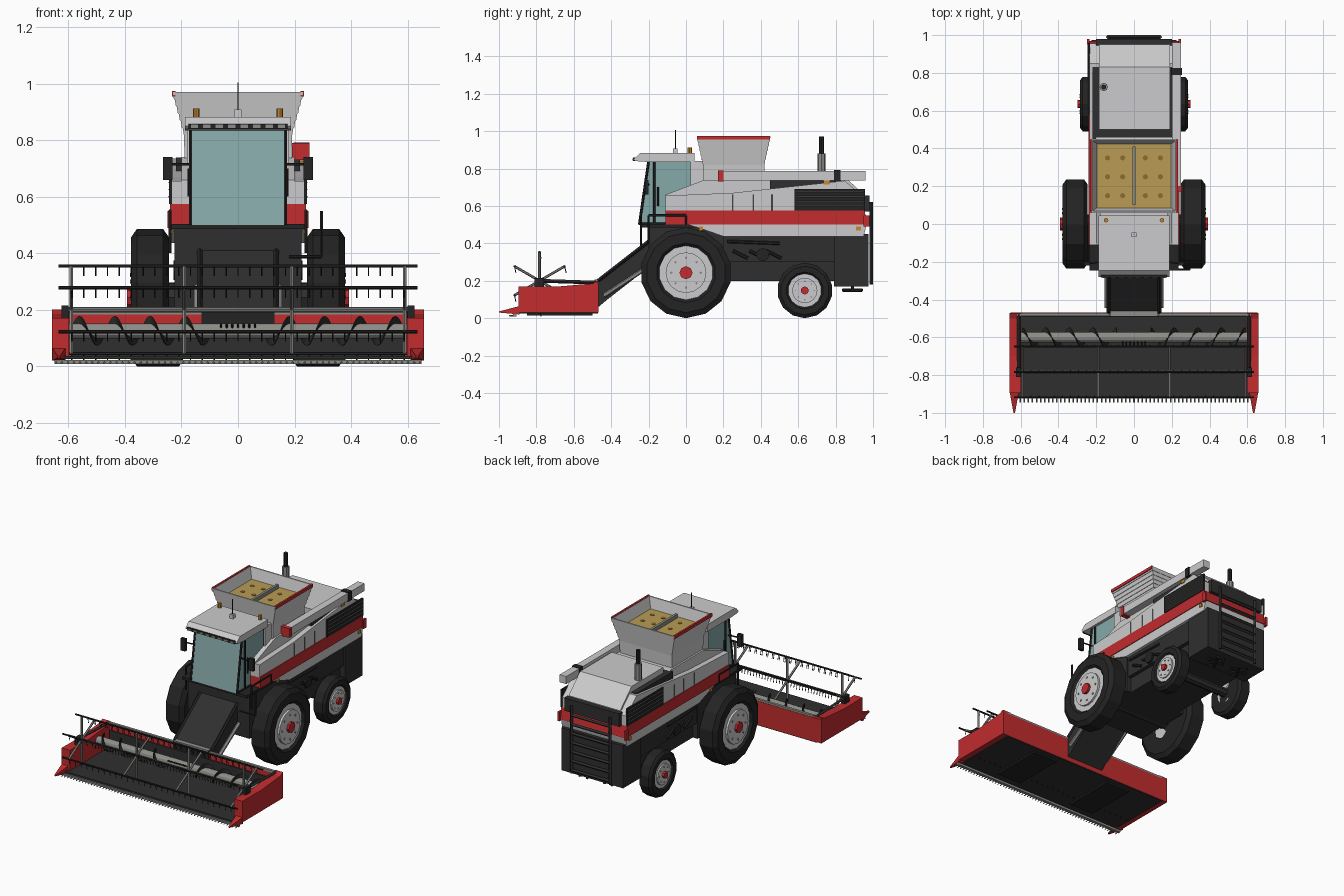
import bpy, bmesh
from math import sin, cos, pi, radians
from mathutils import Vector

if "Cube" in bpy.data.objects:
    bpy.data.objects.remove(bpy.data.objects["Cube"])


def material(name, r, g, b):
    m = bpy.data.materials.new(name)
    m.use_nodes = True
    m.diffuse_color = (r, g, b, 1)
    m.node_tree.nodes["Principled BSDF"].inputs["Base Color"].default_value = (r, g, b, 1)
    return m


WHITE = material("light grey paint", .6, .6, .61)
RED = material("red paint", .54, .025, .027)
BLACK = material("black rubber", .017, .017, .017)
CHAR = material("charcoal metal", .028, .028, .029)
GLASS = material("teal glass", .24, .4, .4)
STEEL = material("grey steel", .27, .27, .25)
GRAIN = material("golden grain", .48, .33, .09)
AMBER = material("amber lamp", .58, .24, .03)
BROWN = material("brown grain spots", .26, .15, .03)
SIDES = (-1, 1)


def finish(name, bm, mats, closed=True):
    if closed:
        bmesh.ops.recalc_face_normals(bm, faces=bm.faces)
    mesh = bpy.data.meshes.new(name)
    bm.to_mesh(mesh)
    bm.free()
    for m in mats:
        mesh.materials.append(m)
    obj = bpy.data.objects.new(name, mesh)
    bpy.context.collection.objects.link(obj)
    return obj


def loft(name, mats, rings, cap_mat=0, band_mat=lambda i: 0):
    """Skin a stack of equal rings and cap both ends."""
    bm = bmesh.new()
    loops = [[bm.verts.new(p) for p in ring] for ring in rings]
    n = len(loops[0])
    for i, (a, b) in enumerate(zip(loops, loops[1:])):
        for k in range(n):
            j = (k + 1) % n
            bm.faces.new((a[k], a[j], b[j], b[k])).material_index = band_mat(i)
    bm.faces.new(loops[0])
    bm.faces.new(loops[-1]).material_index = cap_mat
    return finish(name, bm, mats)


def prism(name, mat, x, profile):
    """Side profile of (y, z) points stretched across x."""
    return loft(name, [mat], [[(px, y, z) for y, z in profile] for px in x])


def box(name, mat, x, y, z):
    return prism(name, mat, x, [(y[0], z[0]), (y[1], z[0]), (y[1], z[1]), (y[0], z[1])])


def mirrored(x, s):
    return sorted((x[0] * s, x[1] * s))


def side_boxes(name, mat, x, y, z):
    for s in SIDES:
        box(name + ("_left" if s > 0 else "_right"), mat, mirrored(x, s), y, z)


def rods(name, mat, lines, radius, sides=6):
    """Straight round bars gathered in one object."""
    bm = bmesh.new()
    for a, b in lines:
        a, b = Vector(a), Vector(b)
        d = b - a
        mat4 = d.to_track_quat("Z", "Y").to_matrix().to_4x4()
        mat4.translation = (a + b) / 2
        bmesh.ops.create_cone(bm, cap_ends=True, segments=sides, radius1=radius,
                              radius2=radius, depth=d.length, matrix=mat4)
    return finish(name, bm, [mat])


def wheel(name, s, y, radius, hub, inner, outer):
    """Faceted tyre, dished rim and red hub cap."""
    n = 14
    w = outer - inner
    shape = [(inner, hub), (inner, radius * .88), (inner + w * .15, radius), (outer - w * .15, radius),
             (outer, radius * .88), (outer, hub * 1.1), (outer - w * .1, hub)]
    rings = [[(s * x, y + r * cos((k + .5) * 2 * pi / n), radius + r * sin((k + .5) * 2 * pi / n))
              for k in range(n)] for x, r in shape]
    loft(name + "_tyre", [BLACK, WHITE], rings, cap_mat=1)
    rods(name + "_rim", WHITE, [((s * inner, y, radius), (s * outer, y, radius))], hub * .75, 16)
    rods(name + "_hub", RED, [((s * inner, y, radius), (s * (outer + .015), y, radius))], hub * .24, 8)
    bolts = [(y + hub * .55 * cos(k * pi / 4), radius + hub * .55 * sin(k * pi / 4)) for k in range(8)]
    rods(name + "_bolts", STEEL, [((s * outer, a, b), (s * (outer + .004), a, b)) for a, b in bolts], hub * .05)


for s, label in zip(SIDES, ("right", "left")):
    wheel("front_wheel_" + label, s, 0, .243, .145, .245, .378)
    wheel("rear_wheel_" + label, s, .635, .148, .09, .195, .285)
rods("front_axle", CHAR, [((-.25, 0, .243), (.25, 0, .243))], .05, 8)
rods("rear_axle", CHAR, [((-.2, .635, .148), (.2, .635, .148))], .03, 8)

# Chassis and body
box("chassis", CHAR, (-.19, .19), (-.15, .8), (.2, .45))
box("front_chassis", CHAR, (-.225, .225), (-.2, .2), (.2, .5))
box("chassis_skirt", CHAR, (-.215, .215), (.2, .8), (.3, .45))
box("rear_housing", CHAR, (-.225, .225), (.79, .975), (.17, .45))
prism("lower_body", WHITE, (-.235, .235), [(.02, .5), (.2, .437), (.95, .437), (.965, .5)])
prism("red_stripe", RED, (-.24, .24), [(-.11, .5), (.97, .5), (.955, .575), (-.11, .575)])
prism("shoulder", WHITE, (-.235, .235), [(-.11, .57), (.955, .57), (.955, .64), (.85, .735), (.25, .67), (-.11, .655)])
prism("upper_body", WHITE, (-.2, .2), [(-.11, .57), (.6, .57), (.6, .7), (.45, .74), (.1, .74), (-.11, .66)])
box("rear_trim", CHAR, (-.2, .2), (.945, .98), (.57, .655))
box("engine_deck", CHAR, (-.22, .22), (.45, .83), (.69, .738))
prism("engine_hood", WHITE, (-.185, .19), [(.5, .7), (.5, .775), (.83, .775), (.95, .66), (.83, .66)])
side_boxes("rear_reflector", RED, (.235, .25), (.95, .98), (.49, .55))
for s in SIDES:
    rods("body_seams", CHAR, [((s * .235, y, .575), (s * .235, y, .66)) for y in (.25, .36, .46)], .002, 4)
    rods("hydraulic_lines", BLACK, [((s * .217, y, .36), (s * .217, y + .08, .32)) for y in (.25, .34, .43)]
         + [((s * .217, .22, .41), (s * .217, .5, .4))], .009)
    rods("louvres", STEEL, [((s * .245, .59, z), (s * .245, .95, z)) for z in (.6, .625, .65, .675)], .002, 4)
    rods("side_pulley", BLACK, [((s * .2, .41, .34), (s * .228, .41, .34))], .035, 10)
side_boxes("side_grille", BLACK, (.232, .244), (.58, .957), (.575, .69))
side_boxes("marker_lamp", AMBER, (.234, .241), (.91, .935), (.47, .49))
side_boxes("front_marker_lamp", AMBER, (.23, .241), (.07, .09), (.47, .49))
box("upper_marker_lamp", AMBER, (.2, .24), (.735, .77), (.715, .735))

# Exhaust
rods("exhaust_muffler", STEEL, [((-.16, .725, .72), (-.16, .725, .88))], .022, 8)
rods("exhaust_pipe", BLACK, [((-.16, .725, .88), (-.16, .725, .97))], .013, 8)

# Grain tank with stepped walls, open top
def rect(grow, z):
    x, y0, y1 = .192 + grow, .09 - grow * .8, .42 + grow * .8
    return [(-x, y0, z), (x, y0, z), (x, y1, z), (-x, y1, z)]


steps = 6
tank_rings = [rect(-.005, .7)]
for i in range(steps):
    tank_rings += [rect(i * .007, .82 + i * .025), rect(i * .007 + .004, .845 + i * .025)]
tank_rings += [rect(.028, .97), rect(.005, .9)]
loft("grain_tank", [WHITE, GRAIN], tank_rings, cap_mat=1)
side_boxes("tank_rim", RED, (.222, .234), (.06, .448), (.955, .975))
box("tank_divider", STEEL, (-.008, .008), (.1, .41), (.9, .925))
rods("grain_spots", BROWN, [((x, y, .9), (x, y, .903)) for x in (-.14, -.06, .06, .14)
                            for y in (.15, .25, .35)], .014, 8)

# Unloading auger folded along the left side
box("unloader_tube", WHITE, (.2, .248), (.2, .96), (.737, .787))
box("unloader_elbow", RED, (.192, .253), (.172, .2), (.73, .79))
box("unloader_clamp", BLACK, (.196, .253), (.79, .825), (.732, .792))

# Cab
prism("cab_glass", GLASS, (-.168, .168), [(-.25, .5), (.03, .5), (.03, .84), (-.2, .84)])
box("cab_back_panel", WHITE, (-.18, .18), (.025, .1), (.5, .84))
prism("cab_roof", WHITE, (-.187, .187), [(-.28, .85), (-.245, .882), (.045, .882), (.045, .835), (-.2, .835), (-.27, .84)])
box("cab_light_bar", BLACK, (-.175, .175), (-.283, -.265), (.84, .858))
for i in range(8):
    x = (i - 3.5) * .044
    box("work_lamp", STEEL, (x - .013, x + .013), (-.287, -.28), (.843, .855))
for s in SIDES:
    x = s * .168
    rods("cab_pillars", BLACK, [((x, -.25, .5), (x, -.2, .84)), ((x, .03, .5), (x, .03, .84)),
                                ((x, -.25, .505), (x, .03, .505)), ((x, -.17, .5), (x, -.17, .84))], .007)
    rods("mirror_arm", BLACK, [((x, -.2, .715), (s * .25, -.21, .715))], .005)
    rods("door_handle", BLACK, [((s * .175, -.15, .6), (s * .175, -.15, .7))], .005)
    rods("beacon", AMBER, [((s * .148, .02, .88), (s * .148, .02, .912))], .012, 8)
    rods("platform_rail", BLACK, [((s * .24, -.2, .55), (s * .24, 0, .55)), ((s * .24, 0, .5), (s * .24, 0, .55)),
                                  ((s * .24, -.2, .4), (s * .24, -.2, .55))], .006)
side_boxes("mirror", BLACK, (.232, .265), (-.22, -.2), (.66, .74))
box("cab_platform", BLACK, (-.235, .235), (-.245, .05), (.485, .503))
box("antenna_base", WHITE, (-.012, .012), (-.07, -.045), (.88, .908))
rods("antenna", BLACK, [((0, -.057, .9), (0, -.057, 1.005))], .003)
rods("entry_rail", BLACK, [((.18, -.24, .388), (.295, -.24, .388)), ((.295, -.24, .388), (.295, -.24, .55))], .006)

# Rear ladder and straw spreaders
rungs = [((-.14, .99, .2 + i * .06), (.14, .99, .2 + i * .06)) for i in range(7)]
rods("rear_ladder", CHAR, rungs + [((x, .99, .18), (x, .99, .62)) for x in (-.14, .14)], .01, 4)
for s in SIDES:
    rods("straw_spreader", BLACK, [((s * .09, .89, .15), (s * .09 + .06 * cos(a * pi / 3), .89 + .06 * sin(a * pi / 3), .15))
                                   for a in range(6)] + [((s * .09, .89, .14), (s * .09, .89, .2))], .009)

# Feeder house
prism("feeder_house", CHAR, (-.135, .135), [(-.48, .05), (-.48, .19), (-.2, .41), (-.15, .41), (-.15, .26), (-.24, .24), (-.42, .1)])
box("feeder_mouth", BLACK, (-.13, .13), (-.49, -.46), (.14, .2))
box("feeder_lip", STEEL, (-.125, .125), (-.49, -.455), (.198, .206))
for s in SIDES:
    rods("feeder_edge", BLACK, [((s * .135, -.47, .2), (s * .135, -.2, .41))], .01, 4)
    rods("feeder_cylinder", STEEL, [((s * .145, -.44, .12), (s * .145, -.18, .29))], .012)

# Cutting header
box("header_floor", CHAR, (-.62, .62), (-.92, -.47), (.025, .036))
box("header_back", RED, (-.655, .655), (-.485, -.468), (.03, .185))
box("header_back_liner", CHAR, (-.59, .59), (-.492, -.484), (.036, .15))
box("header_back_beam", STEEL, (-.62, .62), (-.487, -.47), (.183, .197))
end_profile = [(-.895, .03), (-.47, .03), (-.47, .2), (-.5, .185), (-.7, .168), (-.895, .17)]
for s in SIDES:
    prism("header_end", RED, mirrored((.598, .658), s), end_profile)
    divider = [[(s * x, -.89, z) for x, z in ((.61, .02), (.658, .02), (.658, .065), (.61, .065))],
               [(s * x, -1, z) for x, z in ((.63, .03), (.638, .03), (.638, .036), (.63, .036))]]
    loft("crop_divider", [RED], divider)
side_boxes("header_skid", BLACK, (.2, .38), (-.85, -.5), (.014, .026))
teeth = [-.645 + i * 1.29 / 60 for i in range(61)]
box("knife_bar", STEEL, (-.65, .65), (-.925, -.905), (.008, .022))
rods("knife_fingers", STEEL, [((x, -.91, .015), (x, -.945, .012)) for x in teeth], .004, 4)

# Header auger with opposing screw flights
rods("header_auger", STEEL, [((-.598, -.6, .125), (.598, -.6, .125))], .027, 12)
for s in SIDES:
    bm = bmesh.new()
    previous = None
    for i in range(81):
        a = i / 80 * 4 * 2 * pi
        x = s * (.59 - .5 * i / 80)
        pair = [bm.verts.new((x, -.6 + r * cos(a), .125 + r * sin(a))) for r in (.025, .052)]
        if previous:
            bm.faces.new((previous[0], previous[1], pair[1], pair[0]))
        previous = pair
    flight = finish("auger_flight", bm, [CHAR], closed=False)
    flight.modifiers.new("thickness", "SOLIDIFY").thickness = .004
rods("auger_fingers", BLACK, [((x * .02, -.6, .125), (x * .02, -.645, .15)) for x in range(-3, 4)], .004, 4)

# Six-bar pickup reel
hub_y, hub_z, reach = -.783, .2, .155
tips = [(hub_y + reach * cos(radians(a)), hub_z + reach * sin(radians(a))) for a in range(30, 390, 60)]
rods("reel_shaft", STEEL, [((-.62, hub_y, hub_z), (.62, hub_y, hub_z))], .01, 8)
rods("reel_spokes", STEEL, [((x, hub_y, hub_z), (x, y, z)) for x in (-.59, -.19, .19, .59) for y, z in tips], .007)
rods("reel_bars", BLACK, [((-.635, y, z), (.635, y, z)) for y, z in tips], .006)
rods("reel_tines", BLACK, [((x * .042, y, z), (x * .042, y + .008, z - .035)) for x in range(-14, 15) for y, z in tips], .0025, 4)
side_boxes("reel_bearing", BLACK, (.6, .625), (-.81, -.76), (.165, .215))
for s in SIDES:
    rods("reel_support", CHAR, [((s * .61, -.48, .19), (s * .61, hub_y, hub_z))], .01, 4)
